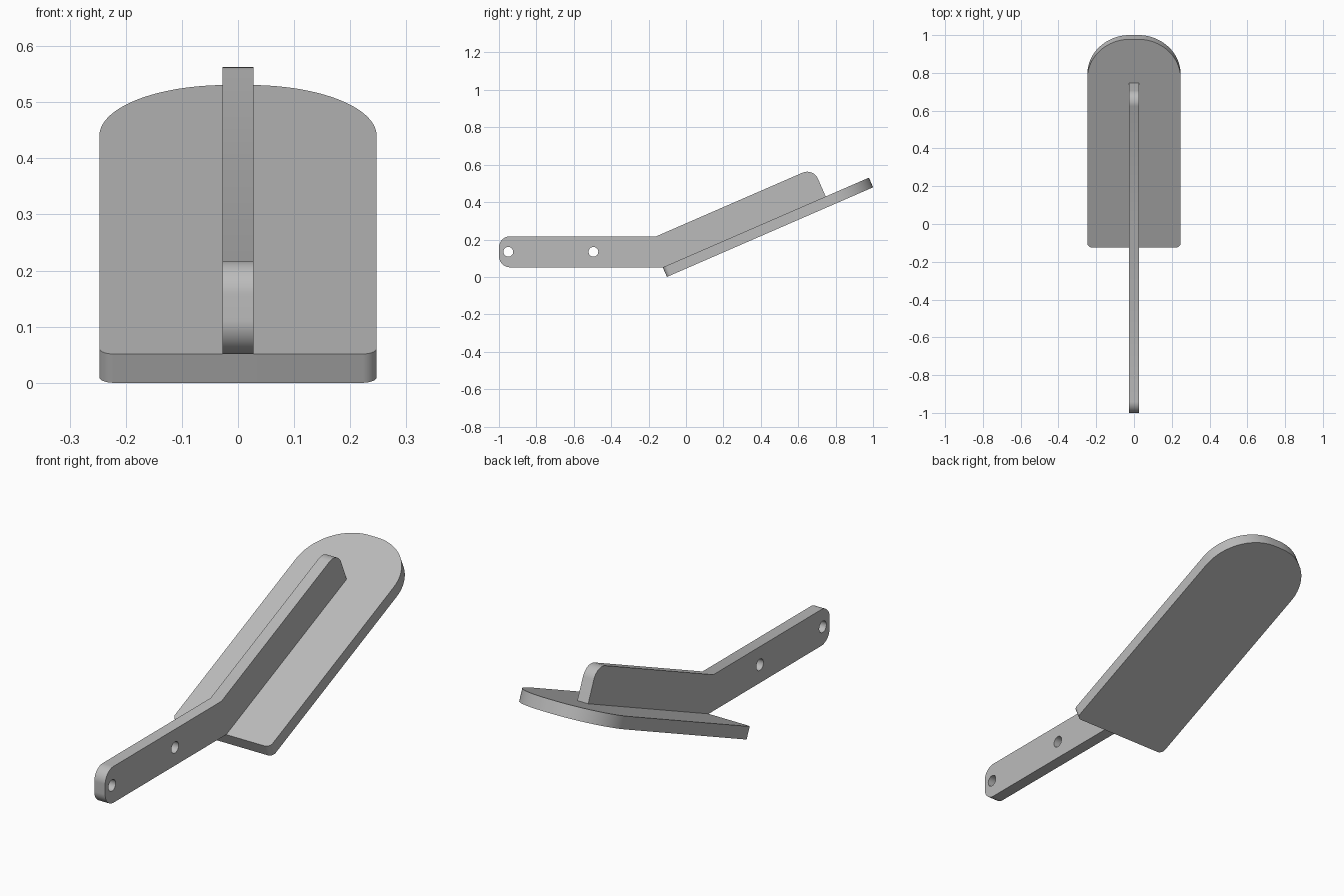
import bpy, bmesh
from math import sin, cos, tan, pi, radians
from mathutils import Vector, Matrix, Euler

cube = bpy.data.objects.get("Cube")
if cube:
    bpy.data.objects.remove(cube, do_unlink=True)

grey = bpy.data.materials.new("plain grey")
grey.use_nodes = True
colour = (0.5, 0.5, 0.5, 1)
grey.diffuse_color = colour
grey.node_tree.nodes["Principled BSDF"].inputs["Base Color"].default_value = colour


def rounded(corners, steps=20):
    """Outline from (x, y, radius) corners; a radius of 0 stays sharp."""
    pts = []
    for i, (x, y, r) in enumerate(corners):
        p = Vector((x, y))
        a = (Vector(corners[i - 1][:2]) - p).normalized()
        b = (Vector(corners[(i + 1) % len(corners)][:2]) - p).normalized()
        if r == 0:
            pts.append(p)
            continue
        half = a.angle(b) / 2
        centre = p + (a + b).normalized() * (r / sin(half))
        start = p + a * (r / tan(half)) - centre
        end = p + b * (r / tan(half)) - centre
        sweep = start.angle(end)
        for k in range(steps + 1):
            t = k / steps
            pts.append(centre + (start * sin((1 - t) * sweep) + end * sin(t * sweep)) / sin(sweep))
    return pts


def circle(x, y, r, n=32):
    return [Vector((x + r * cos(2 * pi * k / n), y + r * sin(2 * pi * k / n))) for k in range(n)]


def slab(name, outlines, thickness, matrix):
    """Extruded flat shape; inner outlines become holes."""
    curve = bpy.data.curves.new(name, "CURVE")
    curve.dimensions = "2D"
    curve.fill_mode = "BOTH"
    curve.extrude = thickness / 2
    for pts in outlines:
        spline = curve.splines.new("POLY")
        spline.points.add(len(pts) - 1)
        for point, p in zip(spline.points, pts):
            point.co = (p.x, p.y, 0, 1)
        spline.use_cyclic_u = True
    obj = bpy.data.objects.new(name, curve)
    bpy.context.collection.objects.link(obj)
    bpy.ops.object.select_all(action="DESELECT")
    obj.select_set(True)
    bpy.context.view_layer.objects.active = obj
    bpy.ops.object.convert(target="MESH")
    obj = bpy.context.view_layer.objects.active
    obj.name = name
    bm = bmesh.new()
    bm.from_mesh(obj.data)
    bmesh.ops.remove_doubles(bm, verts=bm.verts, dist=1e-5)
    bmesh.ops.recalc_face_normals(bm, faces=bm.faces)
    bm.to_mesh(obj.data)
    bm.free()
    obj.data.materials.clear()
    obj.data.materials.append(grey)
    obj.matrix_world = matrix
    bpy.ops.object.shade_smooth_by_angle(angle=radians(30))
    return obj


tilt = radians(23.5)
along = Vector((cos(tilt), sin(tilt)))
up = Vector((-sin(tilt), cos(tilt)))
half_width, length, plate_t = 0.247, 1.202, 0.056
plate_start = Vector((-0.102, 0))

# Tilted plate with a broad rounded far end
mid = plate_start + up * plate_t / 2
slab("plate",
     [rounded([(-half_width, 0, 0.025), (half_width, 0, 0.025),
               (half_width, length, 0.226), (-half_width, length, 0.226)])],
     plate_t,
     Matrix.Translation((0, mid.x, mid.y)) @ Matrix.Rotation(tilt, 4, "X"))

# Bent handle whose rear half runs along the plate as a rib
bar = 0.166
bend = plate_start + up * plate_t
rib_end = bend + along * 0.95
rib_top = rib_end + up * bar
inner = bend + Vector((-bar * tan(tilt / 2), bar))
profile = rounded([(-1, bend.y, 0.06), (*bend, 0), (*rib_end, 0),
                   (*rib_top, 0.063), (*inner, 0), (-1, bend.y + bar, 0.06)])
hole_z = bend.y + bar / 2
slab("handle",
     [profile, circle(-0.95, hole_z, 0.026), circle(-0.495, hole_z, 0.026)],
     0.055,
     Euler((pi / 2, 0, pi / 2)).to_matrix().to_4x4())
